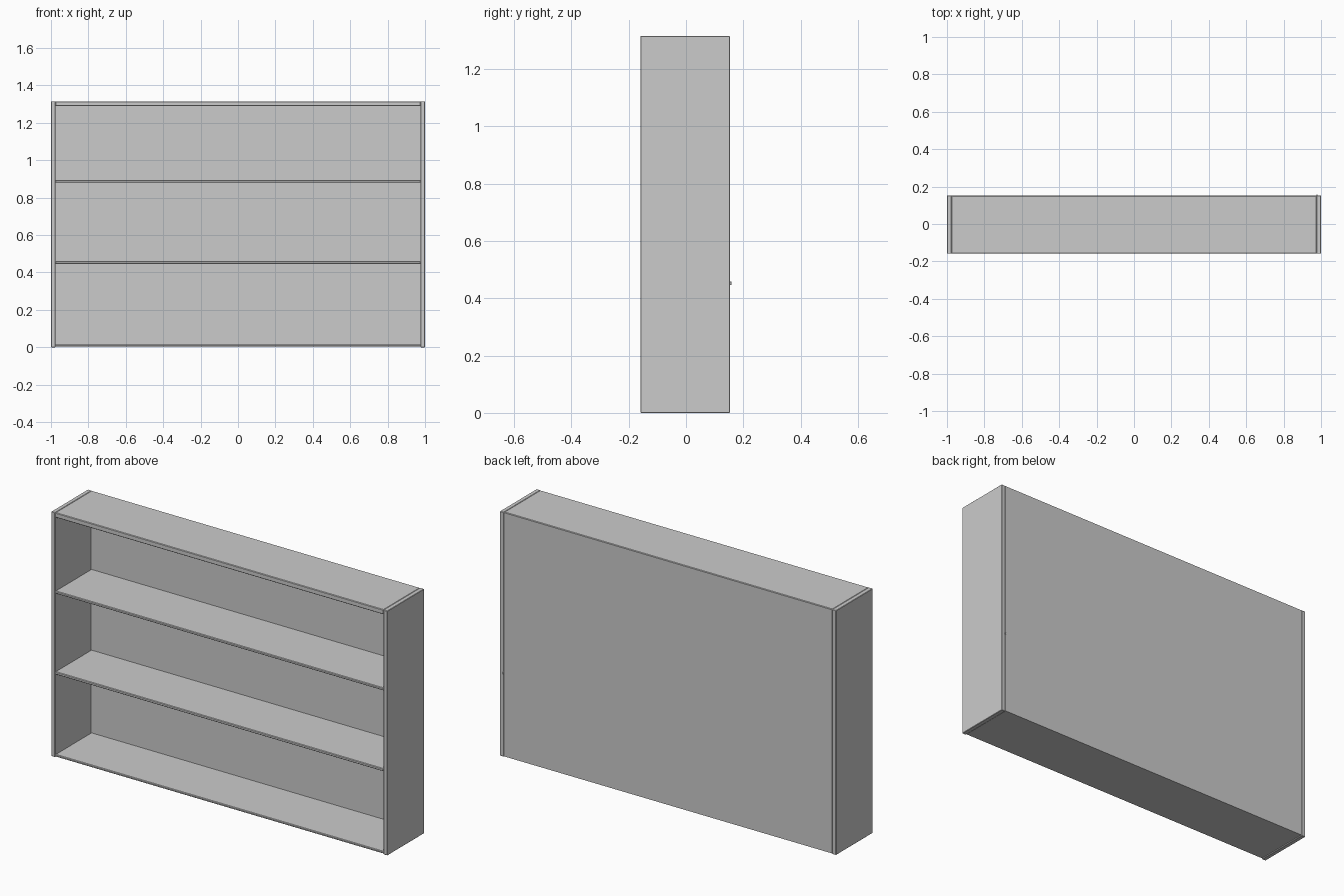
import bpy

if "Cube" in bpy.data.objects:
    bpy.data.objects.remove(bpy.data.objects["Cube"])

Y0, Y1 = -0.159, 0.153      # front and back of the carcass
HEIGHT = 1.315
INNER = 0.977               # inner face of the side panels


def box(name, x, y, z, bevel=0.0):
    """Box from (min, max) ranges, with an optional small edge chamfer."""
    bpy.ops.mesh.primitive_cube_add(
        size=1, location=[(r[0] + r[1]) / 2 for r in (x, y, z)])
    ob = bpy.context.object
    ob.name = name
    ob.scale = [r[1] - r[0] for r in (x, y, z)]
    bpy.ops.object.transform_apply(location=False, rotation=False, scale=True)
    if bevel:
        mod = ob.modifiers.new("edge_chamfer", 'BEVEL')
        mod.width = bevel
        mod.segments = 1
    return ob


# side panels
for name, s in (("left_side", -1), ("right_side", 1)):
    box(name, sorted((s * INNER, s * 1.0)), (Y0, Y1), (0, HEIGHT), 0.002)

# thin back panel between the sides
box("back_panel", (-INNER, INNER), (Y1 - 0.006, Y1), (0.003, HEIGHT - 0.002))

# top, bottom and the two middle shelves
for name, z0, z1 in (("bottom_shelf", 0.003, 0.015),
                     ("lower_shelf", 0.445, 0.460),
                     ("upper_shelf", 0.880, 0.894),
                     ("top_board", 1.289, HEIGHT)):
    box(name, (-INNER, INNER), (Y0 + 0.001, Y1 - 0.003), (z0, z1), 0.003)

# tiny peg poking out of the back at the lower shelf
box("shelf_peg", (0.975, 0.981), (Y1 - 0.004, 0.159), (0.446, 0.458), 0.001)
